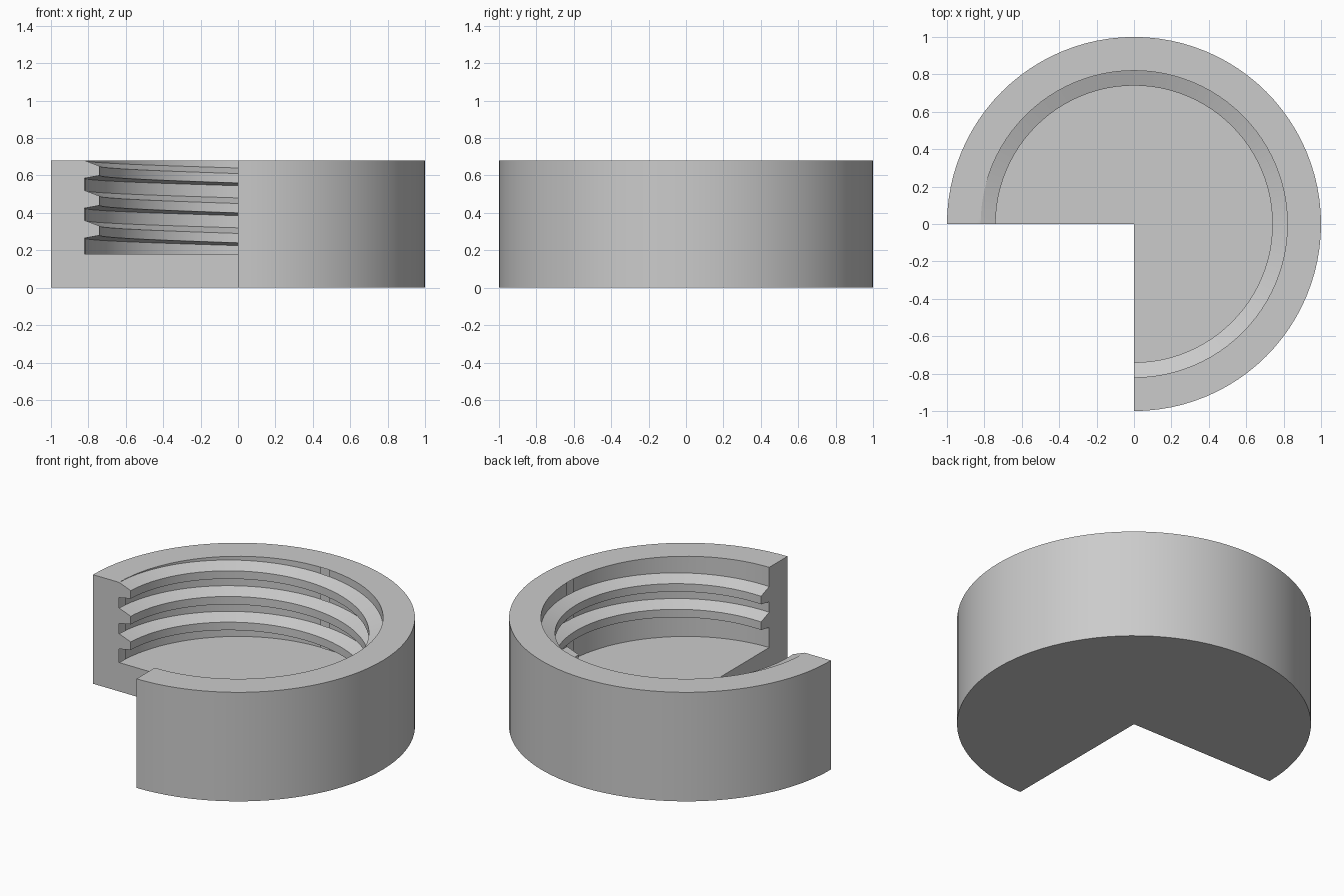
import bpy, bmesh, math

if "Cube" in bpy.data.objects:
    bpy.data.objects.remove(bpy.data.objects["Cube"])

SEGS = 96                       # facets per full turn
R_OUT, R_ROOT, R_CREST = 1.0, 0.82, 0.74
HEIGHT, FLOOR, PITCH = 0.68, 0.18, 0.16

grey = bpy.data.materials.new("plain grey")
grey.diffuse_color = (0.6, 0.6, 0.6, 1)
grey.use_nodes = True
grey.node_tree.nodes["Principled BSDF"].inputs["Base Color"].default_value = grey.diffuse_color


def make_object(name, bm):
    bmesh.ops.recalc_face_normals(bm, faces=bm.faces)
    mesh = bpy.data.meshes.new(name)
    bm.to_mesh(mesh)
    bm.free()
    mesh.materials.append(grey)
    obj = bpy.data.objects.new(name, mesh)
    bpy.context.collection.objects.link(obj)
    return obj


def sweep(name, profile, steps, rise, closed):
    """Turn an (r, z) loop around z, lifting it by rise at every step."""
    bm = bmesh.new()
    rings = []
    for i in range(steps if closed else steps + 1):
        a = 2 * math.pi * i / SEGS
        rings.append([bm.verts.new((r * math.cos(a), r * math.sin(a), z + rise * i))
                      for r, z in profile])
    n = len(profile)
    for i in range(steps):
        p, q = rings[i], rings[(i + 1) % len(rings)]
        # a closed cup has its open ends at the axis; a thread is a full loop
        for j in range(n - 1 if closed else n):
            k = (j + 1) % n
            bm.faces.new((p[j], q[j], q[k], p[k]))
    if closed:
        bm.faces.new([ring[0] for ring in rings])
        bm.faces.new([ring[-1] for ring in rings])
    else:
        bm.faces.new(rings[0])
        bm.faces.new(rings[-1])
    return make_object(name, bm)


def combine(target, tool, operation):
    mod = target.modifiers.new(operation.lower(), 'BOOLEAN')
    mod.operation = operation
    mod.solver = 'EXACT'
    mod.object = tool
    bpy.context.view_layer.objects.active = target
    bpy.ops.object.modifier_apply(modifier=mod.name)
    bpy.data.objects.remove(tool)


# Cup: outer wall, rim, bore and floor
cap = sweep("threaded_cap",
            [(R_OUT, 0), (R_OUT, HEIGHT), (R_ROOT, HEIGHT), (R_ROOT, FLOOR)],
            SEGS, 0, True)

# Buttress thread climbing the bore, its root buried in the wall
z0 = 0.185
thread = sweep("thread",
               [(R_ROOT + 0.03, z0), (R_ROOT, z0), (R_CREST, z0 + 0.015),
                (R_CREST, z0 + 0.065), (R_ROOT, z0 + 0.095), (R_ROOT + 0.03, z0 + 0.095)],
               int(SEGS * 2.625), PITCH / SEGS, False)
combine(cap, thread, 'UNION')

# Quarter cut-away on the front left
bm = bmesh.new()
bmesh.ops.create_cube(bm, size=2)
bmesh.ops.translate(bm, verts=bm.verts, vec=(-1, -1, 0.5))
bmesh.ops.scale(bm, verts=bm.verts, vec=(1.1, 1.1, 1))
cutter = make_object("quarter_cutter", bm)
cutter.hide_render = True
combine(cap, cutter, 'DIFFERENCE')

# Smooth round walls, crisp edges
bpy.ops.object.select_all(action='DESELECT')
cap.select_set(True)
bpy.context.view_layer.objects.active = cap
bpy.ops.object.shade_smooth_by_angle(angle=math.radians(30))
